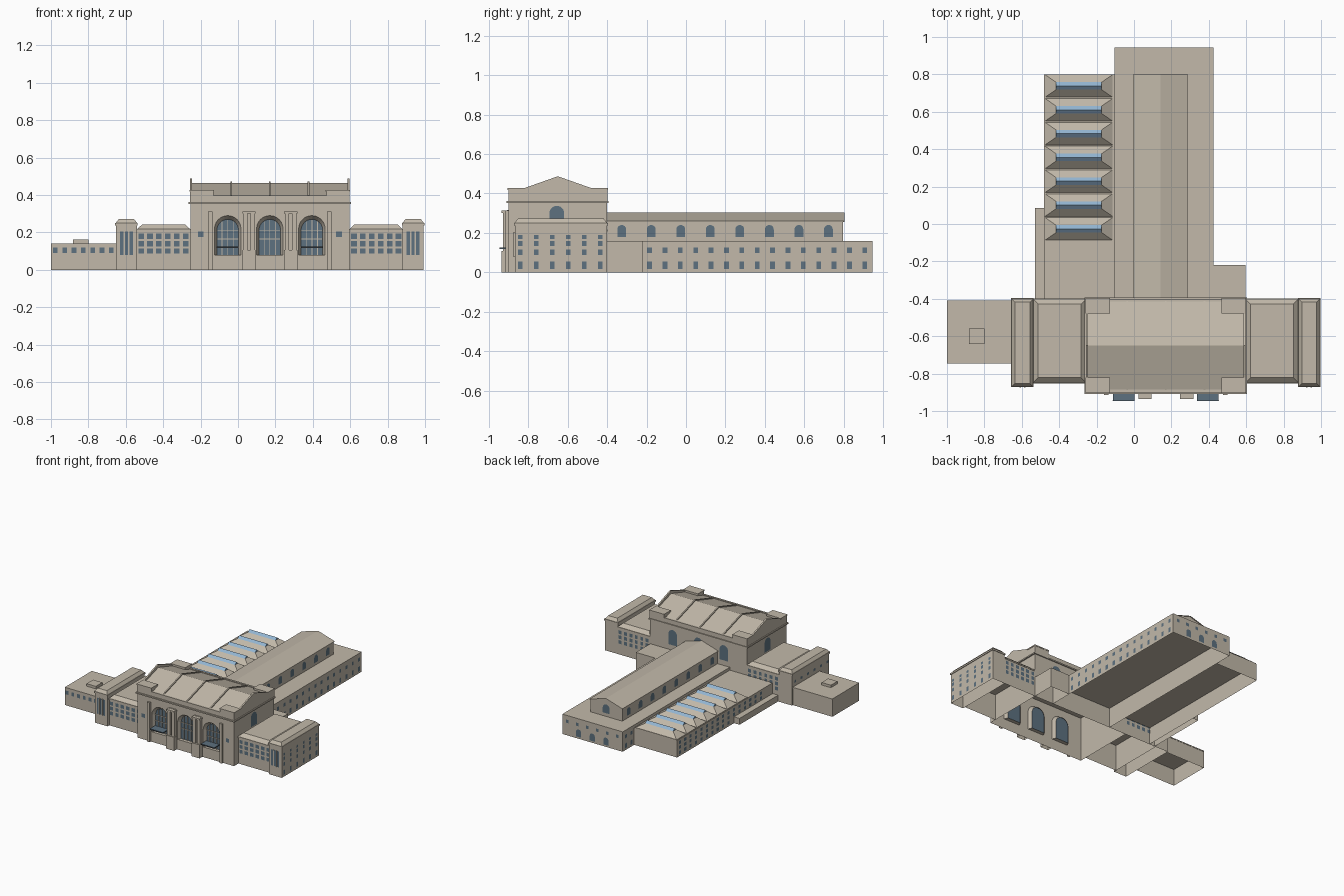
import bpy, bmesh, math
from mathutils import Vector

if "Cube" in bpy.data.objects:
    bpy.data.objects.remove(bpy.data.objects["Cube"])


def material(name, rgb):
    m = bpy.data.materials.new(name)
    m.use_nodes = True
    m.diffuse_color = (*rgb, 1)
    m.node_tree.nodes["Principled BSDF"].inputs["Base Color"].default_value = (*rgb, 1)
    return m


STONE = material("limestone", (.54, .485, .40))
GLASS = material("window glass", (.11, .165, .215))
SKY = material("skylight glass", (.29, .46, .64))
DARK = material("dark metal", (.05, .06, .07))


def finish(name, bm, mat):
    me = bpy.data.meshes.new(name)
    bm.to_mesh(me)
    bm.free()
    me.materials.append(mat)
    ob = bpy.data.objects.new(name, me)
    bpy.context.collection.objects.link(ob)
    return ob


def block(name, x, y, z, mat=STONE, inset=0, skip=()):
    """Box from ranges; inset tapers the top; open underneath when on the ground."""
    bm = bmesh.new()
    bmesh.ops.create_cube(bm, size=1)
    for v in bm.verts:
        top = inset if v.co.z > 0 else 0
        v.co = [(r[0] + k if c < 0 else r[1] - k)
                for r, c, k in zip((x, y, z), v.co, (top, top, 0))]
    bm.normal_update()
    dirs = [Vector(d) for d in skip] + ([Vector((0, 0, -1))] if z[0] == 0 else [])
    gone = [f for f in bm.faces if any(f.normal.dot(d) > .9 for d in dirs)]
    bmesh.ops.delete(bm, geom=gone, context='FACES')
    return finish(name, bm, mat)


def prism(name, profile, axis, a, b, mat=STONE):
    """Extrude a 2D profile (horizontal, z) along x or y."""
    bm = bmesh.new()
    place = lambda t, p: (t, p[0], p[1]) if axis == "x" else (p[0], t, p[1])
    face = bm.faces.new([bm.verts.new(place(a, p)) for p in profile])
    ext = bmesh.ops.extrude_face_region(bm, geom=[face])["geom"]
    bmesh.ops.translate(bm, verts=[v for v in ext if isinstance(v, bmesh.types.BMVert)],
                        vec=(b - a, 0, 0) if axis == "x" else (0, b - a, 0))
    bmesh.ops.recalc_face_normals(bm, faces=bm.faces)
    return finish(name, bm, mat)


def arch(u, w, z0, z1, steps=12):
    """Round-headed outline."""
    r = w / 2
    curve = [(u + r * math.cos(math.pi * i / steps), z1 - r + r * math.sin(math.pi * i / steps))
             for i in range(steps + 1)]
    return [(u - r, z0), (u + r, z0)] + curve


def windows(name, axis, pos, side, us, rows, w, arched=False):
    """Window panes on a wall; rows are (bottom, top) heights."""
    bm = bmesh.new()
    p = pos + side * .003
    normal = Vector((side, 0, 0)) if axis == "x" else Vector((0, side, 0))
    for u in us:
        for z0, z1 in rows:
            pts = arch(u, w, z0, z1) if arched else [
                (u - w / 2, z0), (u + w / 2, z0), (u + w / 2, z1), (u - w / 2, z1)]
            f = bm.faces.new([bm.verts.new((p, a, z) if axis == "x" else (a, p, z))
                              for a, z in pts])
            f.normal_update()
            if f.normal.dot(normal) < 0:
                f.normal_flip()
    return finish(name, bm, GLASS)


def spread(a, b, n):
    return [a + (b - a) * i / (n - 1) for i in range(n)]


MID = .17            # symmetry line of the head house
FRONT, BACK = -.9, -.4
ARCHES = [MID - .225, MID, MID + .225]

# Head house shell, with the facade built separately
block("hall_walls", (-.255, .595), (FRONT, BACK), (0, .36), skip=[(0, -1, 0)])
bm = bmesh.new()
outer = [(-.255, 0), (.595, 0), (.595, .36), (-.255, .36)]
edges = []
for loop in [outer] + [arch(c, .142, .08, .29) for c in ARCHES]:
    vs = [bm.verts.new((x, FRONT, z)) for x, z in loop]
    edges += [bm.edges.new((vs[i - 1], vs[i])) for i in range(len(vs))]
bmesh.ops.triangle_fill(bm, use_beauty=True, edges=edges, normal=(0, -1, 0))
bm.normal_update()
for f in bm.faces:
    if f.normal.y > 0:
        f.normal_flip()
finish("hall_facade", bm, STONE)

# Splayed arch reveals, glazing and bars
for c in ARCHES:
    bm = bmesh.new()
    a = [bm.verts.new((x, FRONT, z)) for x, z in arch(c, .142, .08, .29)]
    b = [bm.verts.new((x, FRONT + .03, z)) for x, z in arch(c, .116, .08, .27)]
    for i in range(len(a)):
        bm.faces.new((a[i - 1], a[i], b[i], b[i - 1]))
    finish("arch_reveal", bm, STONE)
    windows("arch_window", "y", FRONT + .03, -1, [c], [(.08, .27)], .116, True)
    for dx in (-.03, 0, .03):
        block("window_bar", (c + dx - .002, c + dx + .002), (FRONT + .02, FRONT + .026),
              (.08, .268 - abs(dx) * .3))
    for z in (.165, .212):
        block("window_crossbar", (c - .057, c + .057), (FRONT + .02, FRONT + .026),
              (z - .002, z + .002))

# Paired columns on pedestals between arches, single piers outside
for s in (-1, 1):
    c = MID + s * .112
    block("column_pedestal", (c - .035, c + .035), (-.935, FRONT), (0, .107))
    block("column_backing", (c - .033, c + .033), (-.908, FRONT), (.107, .315))
    for dx in (-.02, .02):
        block("column_shaft", (c + dx - .012, c + dx + .012), (-.928, -.906), (.107, .3))
    block("column_cap", (c - .035, c + .035), (-.935, FRONT), (.3, .313))
    p = MID + s * .318
    block("outer_pier", (p - .012, p + .012), (-.915, FRONT), (0, .313))
    # Entrance canopies
    q = MID + s * .225
    block("entrance_canopy", (q - .058, q + .058), (-.945, FRONT + .02), (.118, .126), GLASS)
    block("canopy_edge", (q - .059, q + .059), (-.947, -.943), (.117, .125), DARK)
windows("hall_small_windows", "y", FRONT, -1, [MID - .37, MID + .37], [(.175, .205)], .03)
windows("hall_rear_windows", "y", BACK, 1, ARCHES, [(.2, .32)], .075, True)
for x, s in ((-.255, -1), (.595, 1)):
    windows("hall_end_window", "x", x, s, [-.655], [(.23, .337)], .075, True)

# Cornice, parapets, gable ends and roof
block("hall_cornice", (-.265, .605), (-.91, -.392), (.352, .362))
for y in (FRONT, BACK - .015):
    block("parapet", (-.255, .595), (y, y + .015), (.362, .397))
gable = [(FRONT, .362), (BACK, .362), (BACK, .427), (-.48, .427), (-.65, .487),
         (-.82, .427), (FRONT, .427)]
for x in (-.257, .585):
    prism("gable_end", gable, "x", x, x + .012)
for x in (-.257, .472):
    for y in (FRONT, -.475):
        block("corner_block", (x, x + .125), (y, y + .078), (.362, .42))
        block("corner_block_cap", (x - .003, x + .128), (y - .004, y + .08), (.418, .427))
roof = [(-.888, .39), (-.65, .464), (-.412, .39)]
prism("hall_roof", roof, "x", -.25, .59)
for x in (MID - .206, MID, MID + .206):
    prism("roof_rib", [(y, z + .008) for y, z in roof], "x", x - .005, x + .005)

# Side wings and end pavilions, mirrored about the hall
for s in (-1, 1):
    span = lambda a, b: tuple(sorted((MID + s * a, MID + s * b)))
    tag = "left" if s > 0 else "right"
    block(tag + "_wing", span(.425, .71), (-.845, BACK), (0, .212))
    block(tag + "_wing_eaves", span(.425, .712), (-.852, BACK + .003), (.207, .217))
    block(tag + "_wing_roof", span(.425, .71), (-.85, BACK), (.217, .243), inset=.028)
    cols = spread(MID + s * .45, MID + s * .688, 6)
    rows = [(.087, .115), (.126, .154), (.165, .193)]
    windows(tag + "_wing_front_windows", "y", -.845, -1, cols, rows, .03)
    windows(tag + "_wing_rear_windows", "y", BACK, 1, cols, rows, .025)
    block(tag + "_pavilion", span(.71, .822), (-.867, BACK), (0, .24))
    block(tag + "_pavilion_cornice", span(.706, .827), (-.872, BACK + .004), (.237, .25))
    block(tag + "_pavilion_roof", span(.709, .824), (-.87, BACK), (.25, .273), inset=.018)
    windows(tag + "_pavilion_front_windows", "y", -.867, -1,
            [MID + s * (.766 + d) for d in (-.026, 0, .026)], [(.078, .205)], .019)
    for d in (-.013, .013):
        u = MID + s * .766 + d
        block(tag + "_pavilion_column", (u - .004, u + .004), (-.875, -.867), (.078, .205))
    side_rows = [(.17, .19), (.133, .16), (.088, .115), (.018, .055)]
    windows(tag + "_pavilion_side_windows", "x", MID + s * .822, s,
            spread(-.84, -.435, 6), side_rows if s > 0 else side_rows[:1], .022)

# Low annex with a roof vent
block("annex", (-1, -.652), (-.745, -.41), (0, .138))
block("annex_rim", (-1, -.652), (-.747, -.408), (.134, .142))
block("annex_vent", (-.882, -.8), (-.642, -.56), (.142, .162))
windows("annex_windows", "y", -.747, -1, spread(-.977, -.677, 7), [(.09, .12)], .025)

# Rear concourse with raised clerestory
block("concourse", (-.105, .425), (BACK, .945), (0, .158))
block("side_block", (.425, .595), (BACK, -.22), (0, .158))
windows("concourse_side_windows", "x", .425, 1, spread(-.185, .907, 15),
        [(.018, .055), (.097, .125)], .024)
windows("concourse_far_windows", "x", -.105, -1, [.84, .907], [(.018, .055), (.097, .125)], .024)
windows("concourse_end_windows", "y", .945, 1, spread(-.06, .38, 6), [(.1, .125)], .025)
windows("concourse_end_arches", "y", .945, 1, [.04, MID - .01, .28], [(.015, .075)], .045, True)
block("clerestory", (.002, .282), (BACK, .797), (.158, .258))
prism("clerestory_roof", [(-.003, .255), (.142, .3), (.287, .255), (.287, .26), (.142, .304),
                          (-.003, .26)], "y", BACK, .803)
prism("clerestory_gable", [(.002, .258), (.282, .258), (.142, .3)], "y", BACK, .797)
for x, s in ((.282, 1), (.002, -1)):
    windows("clerestory_windows", "x", x, s, spread(-.326, .722, 8), [(.18, .24)], .045, True)
windows("clerestory_end_window", "y", .797, 1, [.142], [(.185, .255)], .06, True)

# Shed with a row of hipped skylights
block("shed", (-.482, -.105), (BACK, .8), (0, .135))
windows("shed_windows", "x", -.482, -1, spread(-.25, .77, 16),
        [(.06, .085), (.098, .123)], .026)
windows("shed_lower_windows", "x", -.482, -1, spread(.158, .77, 10), [(.018, .045)], .026)
block("shed_ledge", (-.53, -.482), (BACK, .085), (0, .05))
for y in spread(-.026, .738, 7):
    block("skylight_curb", (-.478, -.112), (y - .062, y + .062), (.135, .14))
    bm = bmesh.new()
    rings = []
    for k, hy, z in ((0, .06, .14), (.058, .02, .175)):
        rings.append([bm.verts.new((x, y + dy, z)) for x, dy in (
            (-.475 + k, -hy), (-.115 - k, -hy), (-.115 - k, hy), (-.475 + k, hy))])
    for i in range(4):
        bm.faces.new((rings[0][i - 1], rings[0][i], rings[1][i], rings[1][i - 1]))
    finish("skylight_hip", bm, STONE)
    prism("skylight_glass", [(y - .02, .175), (y + .02, .175), (y, .192)],
          "x", -.417, -.173, SKY)
